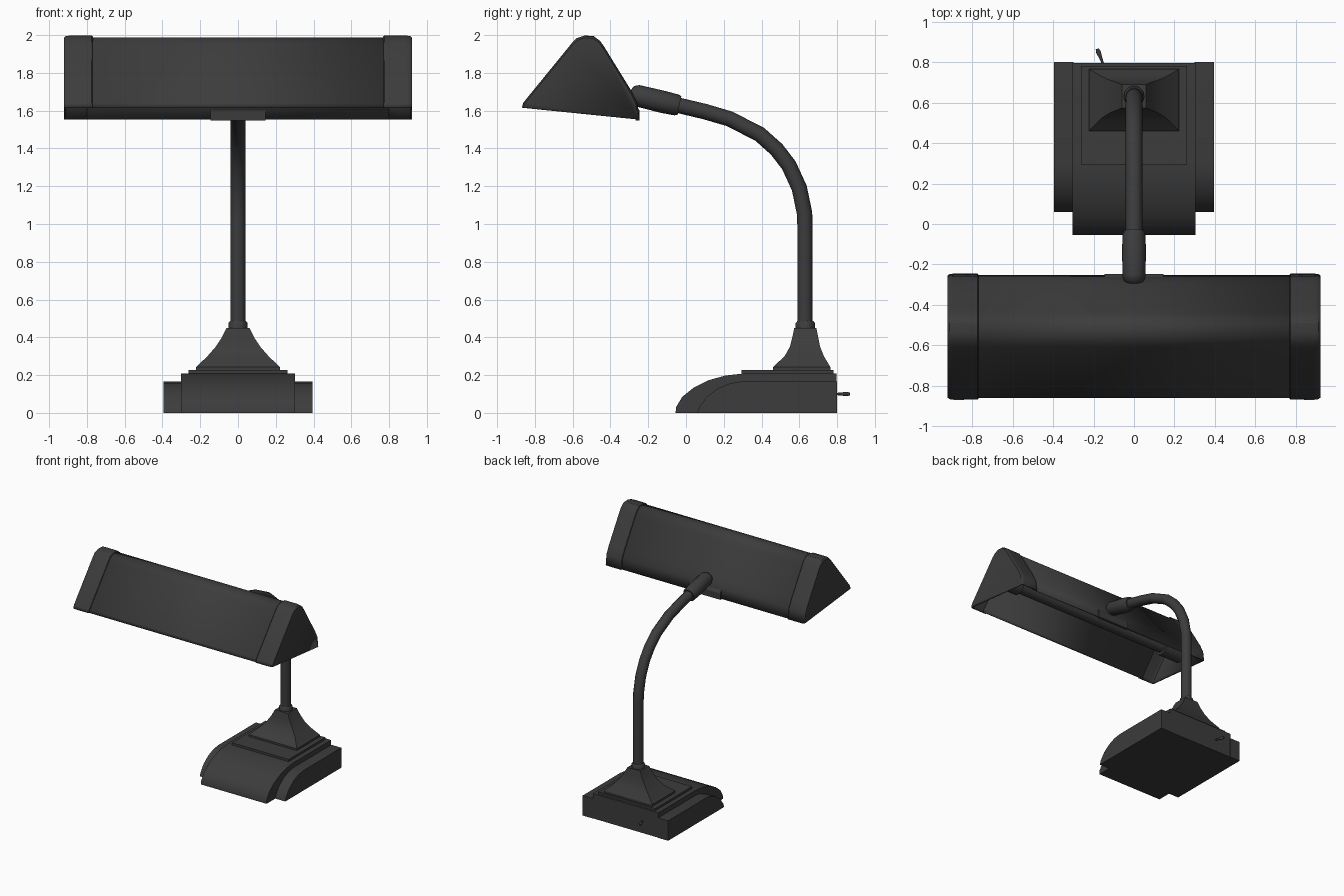
import bpy, bmesh
from mathutils import Vector

if "Cube" in bpy.data.objects:
    bpy.data.objects.remove(bpy.data.objects["Cube"])

dark = bpy.data.materials.new("dark_metal")
dark.diffuse_color = (.045, .045, .045, 1)
dark.use_nodes = True
dark.node_tree.nodes["Principled BSDF"].inputs["Base Color"].default_value = dark.diffuse_color


def select(ob):
    bpy.ops.object.select_all(action='DESELECT')
    ob.select_set(True)
    bpy.context.view_layer.objects.active = ob


def finish(ob, angle=0.5):
    bpy.context.collection.objects.link(ob)
    ob.data.materials.append(dark)
    select(ob)
    if ob.type == 'CURVE':
        bpy.ops.object.convert(target='MESH')
    bpy.ops.object.shade_smooth_by_angle(angle=angle)
    return ob


def loft(name, rings, caps=(True, True), closed=True, thick=0):
    """Skin a list of equally long point rings."""
    bm = bmesh.new()
    vs = [[bm.verts.new(p) for p in r] for r in rings]
    n = len(rings[0])
    for a, b in zip(vs, vs[1:]):
        for i in range(n if closed else n - 1):
            j = (i + 1) % n
            bm.faces.new((a[i], a[j], b[j], b[i]))
    if caps[0]:
        bm.faces.new(vs[0][::-1])
    if caps[1]:
        bm.faces.new(vs[-1])
    bmesh.ops.recalc_face_normals(bm, faces=bm.faces[:])
    me = bpy.data.meshes.new(name)
    bm.to_mesh(me)
    bm.free()
    ob = finish(bpy.data.objects.new(name, me))
    if thick:
        m = ob.modifiers.new("thickness", 'SOLIDIFY')
        m.thickness, m.offset = thick, 0
    return ob


def prism(name, yz, x0, x1):
    return loft(name, [[(x, y, z) for y, z in yz] for x in (x0, x1)])


def frustum(name, levels):
    """levels: z, half width, y min, y max"""
    return loft(name, [[(-w, a, z), (w, a, z), (w, b, z), (-w, b, z)]
                       for z, w, a, b in levels])


def tube(name, pts, radii):
    cu = bpy.data.curves.new(name, 'CURVE')
    cu.dimensions = '3D'
    cu.bevel_depth, cu.bevel_resolution, cu.use_fill_caps = 1, 4, True
    sp = cu.splines.new('POLY')
    sp.points.add(len(pts) - 1)
    for p, co, r in zip(sp.points, pts, radii):
        p.co, p.radius = (*co, 1), r
    return finish(bpy.data.objects.new(name, cu), 0.7)


# Base: curved centre block with lower side blocks
prism("base_centre", [(-.055, 0), (-.053, .03), (-.02, .085), (.04, .133), (.12, .173),
                      (.21, .198), (.3, .208), (.797, .208), (.797, 0)], -.303, .303)
side = [(.06, 0), (.07, .03), (.11, .085), (.17, .13), (.235, .157), (.3, .167), (.8, .167), (.8, 0)]
for s, n in ((-1, "left"), (1, "right")):
    prism("base_side_" + n, side, s * .3, s * .395)

# Stepped plate and flared foot
frustum("base_plate", [(.2, .262, .295, .78), (.226, .262, .295, .78)])
frustum("stem_foot", [(.22, .222, .46, .765), (.242, .222, .46, .765), (.3, .162, .522, .73),
                      (.35, .118, .55, .71), (.4, .085, .563, .7), (.45, .06, .573, .69)])
tube("stem_collar", [(0, .632, .44), (0, .632, .475), (0, .632, .487)], [.051, .051, .042])

# Gooseneck stem and sleeve joining it to the shade
path = [(.63, .46), (.63, 1), (.627, 1.06), (.6, 1.19), (.545, 1.31), (.48, 1.395),
        (.39, 1.475), (.23, 1.557), (.1, 1.595), (-.06, 1.633)]
tube("stem", [(0, y, z) for y, z in path], [.041] * len(path))
tube("shade_sleeve", [(0, -.035, 1.627), (0, -.05, 1.63), (0, -.12, 1.646), (0, -.26, 1.68),
                      (0, -.285, 1.686), (0, -.298, 1.689)],
     [.051, .056, .059, .057, .046, .02])

# Shade: thin open shell with slightly larger end caps
outline = [(-.864, 1.615), (-.857, 1.64), (-.6, 1.955), (-.575, 1.98), (-.535, 1.993), (-.49, 1.99),
           (-.458, 1.965), (-.44, 1.94), (-.292, 1.70), (-.262, 1.64), (-.25, 1.553)]
pivot = Vector((-.55, 1.60))


def ring(x, k):
    pts = [pivot + (Vector(p) - pivot) * k for p in outline]
    return [(x, p[0], p[1]) for p in pts]


loft("shade_shell", [ring(-.8, .972), ring(.8, .972)], (False, False), False, thick=.012)
for s, n in ((-1, "left"), (1, "right")):
    loft("shade_cap_" + n, [ring(s * .772, .99), ring(s * .776, 1), ring(s * .89, 1),
                            ring(s * .91, .992), ring(s * .917, .975)],
         (False, True), False, thick=.01)
    # Lamp holder inside each end
    tube("lamp_holder_" + n, [(s * .72, -.53, 1.73), (s * .91, -.53, 1.73)], [.07, .07])

# Thin mounting plate along the rear lower edge
prism("shade_bracket", [(-.268, 1.548), (-.272, 1.625), (-.262, 1.625), (-.246, 1.6), (-.246, 1.548)],
      -.145, .145)

# Lamp tube
tube("lamp_tube", [(-.74, -.53, 1.73), (.74, -.53, 1.73)], [.05, .05])

# Toggle switch on the back of the base
tube("switch", [(-.153, .79, .1), (-.162, .815, .1), (-.176, .85, .1), (-.182, .866, .1)],
     [.006, .007, .012, .008])
